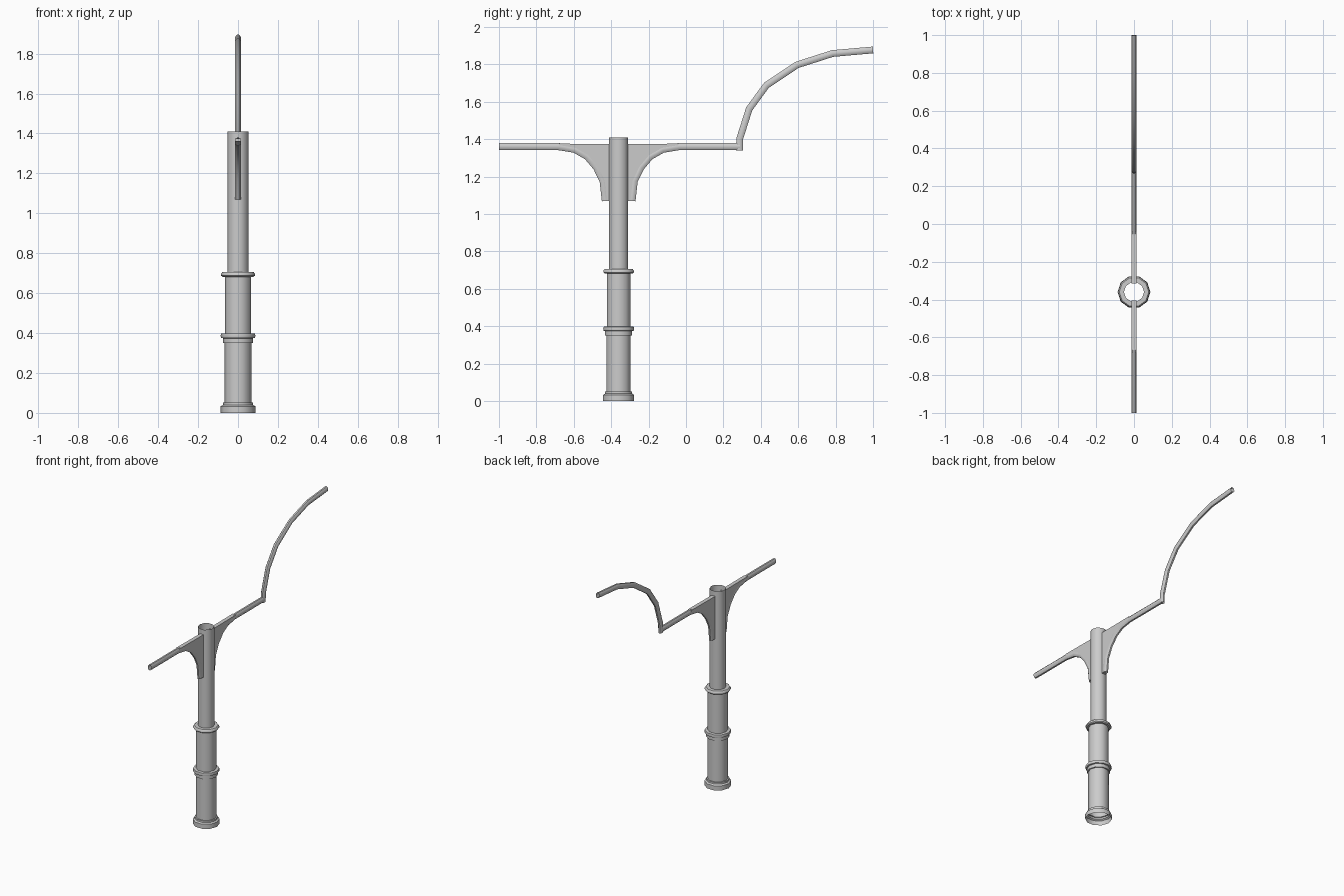
import bpy, bmesh, math
from mathutils import Vector

if "Cube" in bpy.data.objects:
    bpy.data.objects.remove(bpy.data.objects["Cube"])

POLE_Y = -0.36


def finish(name, bm, angle=40):
    bmesh.ops.recalc_face_normals(bm, faces=bm.faces)
    me = bpy.data.meshes.new(name)
    bm.to_mesh(me)
    bm.free()
    ob = bpy.data.objects.new(name, me)
    bpy.context.collection.objects.link(ob)
    bpy.ops.object.select_all(action='DESELECT')
    ob.select_set(True)
    bpy.context.view_layer.objects.active = ob
    bpy.ops.object.shade_smooth_by_angle(angle=math.radians(angle))
    return ob


def skin(bm, rings):
    for a, b in zip(rings, rings[1:]):
        n = len(a)
        for i in range(n):
            bm.faces.new((a[i], a[(i + 1) % n], b[(i + 1) % n], b[i]))


def lathe(name, profile, sides=10):
    bm = bmesh.new()
    rings = [[bm.verts.new((r * math.cos(2 * math.pi * i / sides),
                            POLE_Y + r * math.sin(2 * math.pi * i / sides), z))
              for i in range(sides)] for r, z in profile]
    skin(bm, rings)
    return finish(name, bm)


def sweep(name, path, half_w, half_h, sides=8):
    """Open tube along a (y, z) path, with mitred bends."""
    bm = bmesh.new()
    pts = [Vector(p) for p in path]
    rings = []
    for k, p in enumerate(pts):
        d0 = (p - pts[max(k - 1, 0)]).normalized()
        d1 = (pts[min(k + 1, len(pts) - 1)] - p).normalized()
        t = (d0 + d1).normalized()
        n = Vector((-t.y, t.x))
        stretch = 1 / max(t.dot(d1 if d1.length else d0), 0.5)
        ring = []
        for i in range(sides):
            a = 2 * math.pi * (i + 0.5) / sides
            c = math.cos(math.pi / sides)
            q = p + n * (half_h * stretch * math.sin(a) / c)
            ring.append(bm.verts.new((half_w * math.cos(a) / c, q.x, q.y)))
        rings.append(ring)
    skin(bm, rings)
    return finish(name, bm, 50)


# Hollow pole with base foot and two collars
lathe("pole", [
    (0.087, 0), (0.087, 0.033), (0.076, 0.04), (0.076, 0.052), (0.067, 0.052),
    (0.067, 0.35), (0.076, 0.35), (0.076, 0.374), (0.085, 0.376), (0.087, 0.386),
    (0.085, 0.397), (0.066, 0.399), (0.066, 0.682), (0.078, 0.682), (0.085, 0.688),
    (0.085, 0.698), (0.078, 0.706), (0.053, 0.706), (0.053, 1.41)])

# Bracket curve, as (distance from pole axis, z)
curve = [(0.32, 1.36), (0.235, 1.346), (0.168, 1.308), (0.118, 1.249),
         (0.083, 1.177), (0.071, 1.07)]

for side, label, reach in ((-1, "front", 0.64), (1, "rear", 0.65)):
    # Arm tube bending down into the bracket edge
    sweep(label + "_arm", [(POLE_Y + side * d, z) for d, z in [(reach, 1.36)] + curve],
          0.014, 0.019)
    # Solid web between arm and pole
    bm = bmesh.new()
    outline = curve + [(0.046, 1.07), (0.046, 1.374), (0.32, 1.376)]
    f = bm.faces.new([bm.verts.new((-0.014, POLE_Y + side * d, z)) for d, z in outline])
    ext = bmesh.ops.extrude_face_region(bm, geom=[f])
    bmesh.ops.translate(bm, vec=(0.028, 0, 0),
                        verts=[v for v in ext["geom"] if isinstance(v, bmesh.types.BMVert)])
    finish(label + "_bracket_web", bm, 30)

# Upswept lamp arm
sweep("lamp_arm", [(0.286, 1.34), (0.287, 1.402), (0.338, 1.562), (0.43, 1.688),
                   (0.593, 1.797), (0.783, 1.858), (1.0, 1.877)], 0.014, 0.018)
